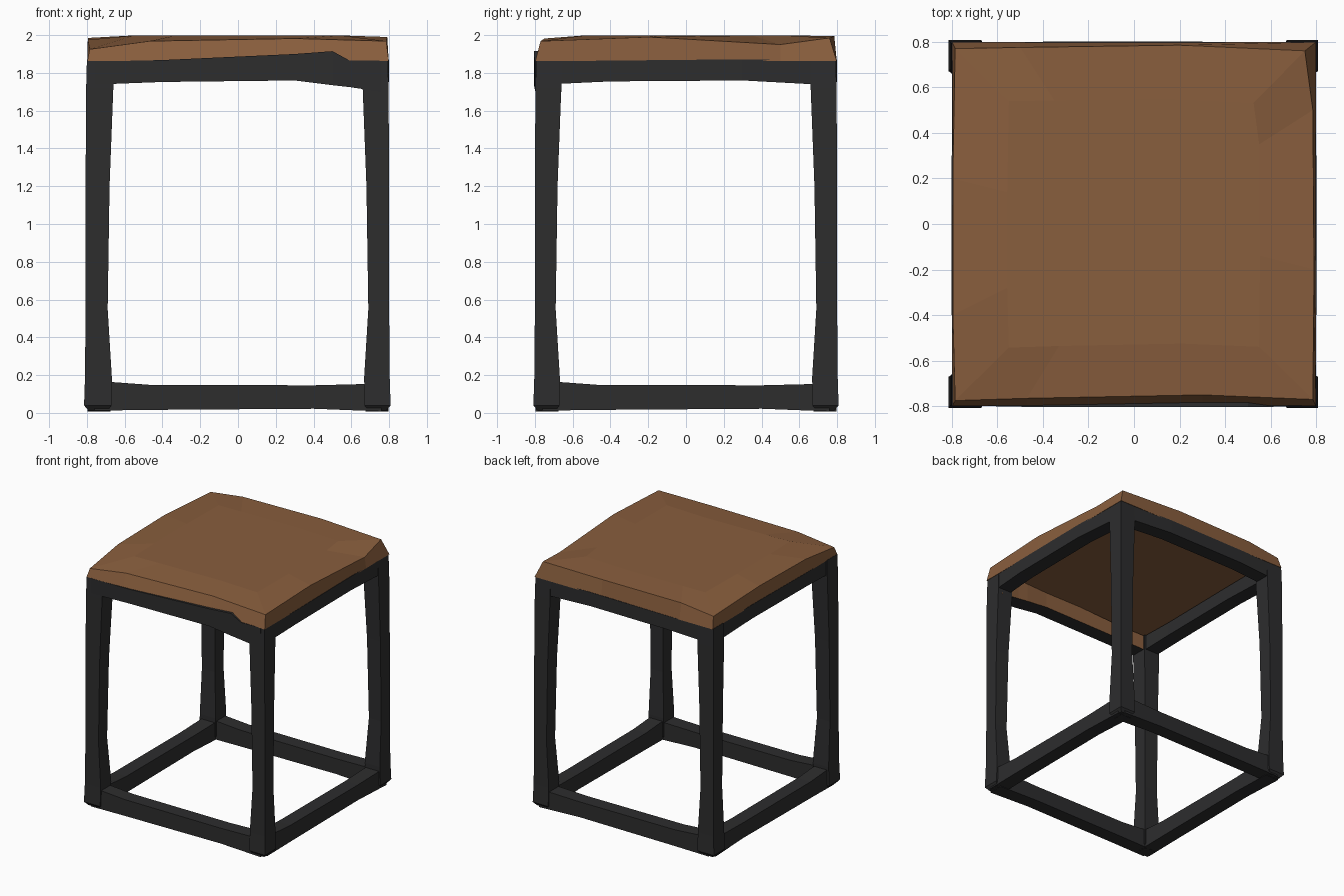
import bpy, bmesh
from mathutils import Vector

if "Cube" in bpy.data.objects:
    bpy.data.objects.remove(bpy.data.objects["Cube"])


def material(name, rgb):
    m = bpy.data.materials.new(name)
    m.diffuse_color = (*rgb, 1)
    m.use_nodes = True
    m.node_tree.nodes["Principled BSDF"].inputs["Base Color"].default_value = m.diffuse_color
    return m


black = material("black frame", (0.026, 0.026, 0.027))
brown = material("brown seat", (0.25, 0.112, 0.047))


def loft(name, rings, mats, rule=None):
    """Closed solid through a list of equal-length point rings."""
    bm = bmesh.new()
    loops = [[bm.verts.new(p) for p in r] for r in rings]
    n = len(loops[0])
    for a, b in zip(loops, loops[1:]):
        for i in range(n):
            j = (i + 1) % n
            bm.faces.new((a[i], a[j], b[j], b[i]))
    bm.faces.new(loops[0][::-1])
    bm.faces.new(loops[-1])
    bmesh.ops.recalc_face_normals(bm, faces=bm.faces)
    if rule:
        for f in bm.faces:
            f.material_index = rule(f)
    me = bpy.data.meshes.new(name)
    bm.to_mesh(me)
    bm.free()
    for m in mats:
        me.materials.append(m)
    ob = bpy.data.objects.new(name, me)
    bpy.context.collection.objects.link(ob)
    return ob


# Legs: stations of (z, outer distance, inner distance), slightly bowed
leg_stations = [(0.012, 0.785, 0.69), (0.04, 0.808, 0.67), (0.19, 0.803, 0.668),
                (0.55, 0.80, 0.69), (1.2, 0.80, 0.68), (1.72, 0.797, 0.66),
                (1.865, 0.793, 0.66)]
for yn, sy in (("front", -1), ("back", 1)):
    for xn, sx in (("left", -1), ("right", 1)):
        rings = []
        for z, o, i in leg_stations:
            ox = o + (0.007 if sx < 0 else 0)
            oy = o
            rings.append([(sx * i, sy * i, z), (sx * ox, sy * i, z),
                          (sx * ox, sy * oy, z), (sx * i, sy * oy, z)])
        loft(f"{yn}_{xn}_leg", rings, [black])


# Rails: stations of (position along, bottom z, top z, outer, inner)
def rail(name, axis, s, stations, mats=(black,), rule=None):
    rings = []
    for t, z0, z1, o, i in stations:
        pts = [(i, z0), (o, z0), (o, z1), (i, z1)]
        rings.append([(t, s * d, z) if axis == 'x' else (s * d, t, z) for d, z in pts])
    return loft(name, rings, mats, rule)


low = [(-0.76, 0.012, 0.17, 0.795, 0.68), (-0.46, 0.016, 0.148, 0.795, 0.68),
       (0.4, 0.022, 0.146, 0.795, 0.68), (0.76, 0.008, 0.155, 0.797, 0.675)]
high = [(-0.76, 1.738, 1.865, 0.79, 0.67), (-0.4, 1.755, 1.865, 0.80, 0.68),
        (0.3, 1.76, 1.872, 0.80, 0.68), (0.76, 1.735, 1.865, 0.79, 0.67)]
# The front upper rail rises to the right where it meets the seat
high_front = [(-0.76, 1.738, 1.86, 0.797, 0.67), (-0.4, 1.752, 1.868, 0.804, 0.68),
              (0.3, 1.76, 1.90, 0.804, 0.68), (0.5, 1.735, 1.915, 0.804, 0.67),
              (0.59, 1.725, 1.866, 0.803, 0.67), (0.76, 1.70, 1.865, 0.797, 0.66)]
for n, axis, s in (("front", 'x', -1), ("back", 'x', 1), ("left", 'y', -1), ("right", 'y', 1)):
    rail(f"{n}_lower_rail", axis, s, low)
    if n == "front":
        # inner face of this rail is seat coloured
        rail("front_upper_rail", axis, s, high_front, (black, brown),
             lambda f: 1 if f.normal.y > 0.8 else 0)
    else:
        rail(f"{n}_upper_rail", axis, s, high)

# Seat: uneven slab with sloping rim, counter-clockwise outline of (x, y, top z)
top = [(-0.785, -0.775, 1.925), (-0.47, -0.765, 1.968), (0.3, -0.75, 1.982), (0.785, -0.77, 1.968),
       (0.79, -0.2, 1.99), (0.785, 0.5, 1.95), (0.75, 0.76, 1.985),
       (0.2, 0.785, 1.995), (-0.5, 0.775, 1.99), (-0.785, 0.77, 1.955),
       (-0.795, 0.2, 1.985), (-0.795, -0.4, 1.975)]


def square_out(p, r):
    """Push an outline point out to the square of half-size r."""
    v = Vector((p[0], p[1]))
    return [(1 if c > 0 else -1) * r if abs(c) > 0.7 else c for c in v]


under = [(p[0] * 0.93, p[1] * 0.93, 1.885) for p in top]
bottom = [(*square_out(p, 0.798), 1.862) for p in top]
rim = [(p[0], p[1], p[2]) for p in top]
crown = [(p[0] * 0.7, p[1] * 0.7, 1.998) for p in top]
loft("seat", [under, bottom, rim, crown], [brown])
